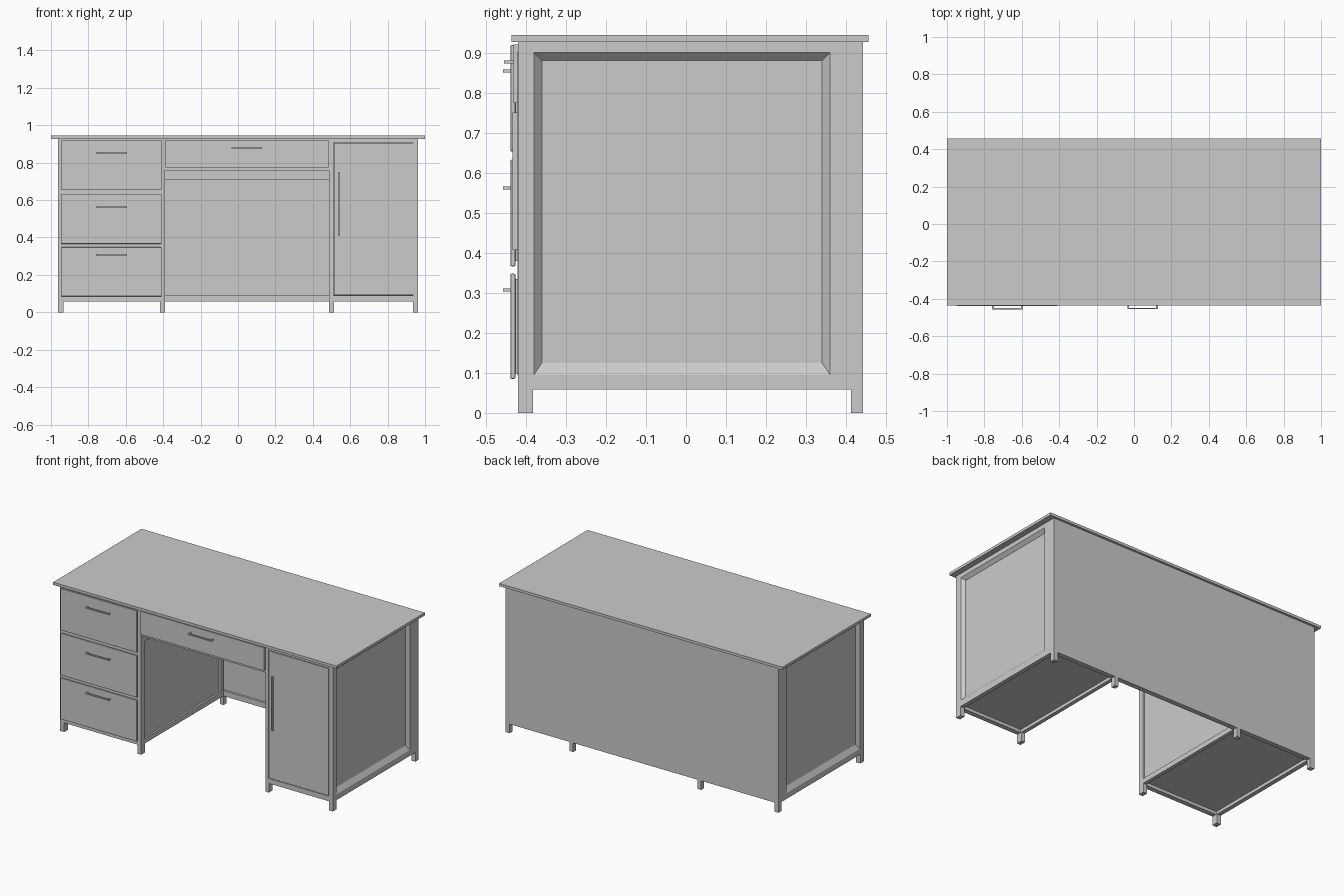
import bpy, bmesh

if "Cube" in bpy.data.objects:
    bpy.data.objects.remove(bpy.data.objects["Cube"])


def finish(name, bm):
    bmesh.ops.remove_doubles(bm, verts=bm.verts, dist=1e-5)
    bmesh.ops.recalc_face_normals(bm, faces=bm.faces)
    mesh = bpy.data.meshes.new(name)
    bm.to_mesh(mesh)
    bm.free()
    ob = bpy.data.objects.new(name, mesh)
    bpy.context.collection.objects.link(ob)
    return ob


def add_box(bm, x0, x1, y0, y1, z0, z1):
    vs = bmesh.ops.create_cube(bm, size=1)['verts']
    for v in vs:
        v.co = ((x0, x1)[v.co.x > 0], (y0, y1)[v.co.y > 0], (z0, z1)[v.co.z > 0])


def box(name, *b, bevel=0):
    bm = bmesh.new()
    add_box(bm, *b)
    ob = finish(name, bm)
    if bevel:
        m = ob.modifiers.new("bevel", 'BEVEL')
        m.width, m.segments = bevel, 2
    return ob


def framed_panel(name, face_x, back_x, outer, opening, floor, depth):
    """Slab with a recessed field on face_x; rectangles are (y0, y1, z0, z1)."""
    bm = bmesh.new()
    s = 1 if back_x > face_x else -1

    def ring(x, r):
        y0, y1, z0, z1 = r
        return [bm.verts.new((x, y, z)) for y, z in ((y0, z0), (y1, z0), (y1, z1), (y0, z1))]

    rings = [ring(back_x, outer), ring(face_x, outer), ring(face_x, opening),
             ring(face_x + s * depth, floor)]
    for a, b in zip(rings, rings[1:]):
        for i in range(4):
            j = (i + 1) % 4
            bm.faces.new((a[i], a[j], b[j], b[i]))
    bm.faces.new(rings[0])
    bm.faces.new(rings[-1])
    return finish(name, bm)


def pull(name, cx, z, front, base):
    """Bar handle on two posts."""
    bm = bmesh.new()
    w, t = 0.082, 0.004
    add_box(bm, cx - w, cx + w, front, front + 0.007, z - t, z + t)
    for s in (-1, 1):
        px = cx + s * (w - 0.005)
        add_box(bm, px - 0.005, px + 0.005, front + 0.007, base, z - t, z + t)
    return finish(name, bm)


F, B = -0.42, 0.442          # body front and back
Z0, Z1 = 0.058, 0.927        # body bottom and top
X = 0.963                    # half width of body
LI, RI = -0.39, 0.487        # kneehole sides

# Desktop
box("desktop", -1, 1, -0.436, 0.456, Z1, 0.944)

# Outer side panels with bevelled recess, kneehole panels with plain recess
for side, s in (("left", -1), ("right", 1)):
    framed_panel(side + "_outer_panel", s * X, s * (X - 0.027), (F, B, Z0, Z1),
                 (-0.38, 0.36, 0.095, 0.90), (-0.36, 0.34, 0.125, 0.88), 0.02)
for side, fx, s in (("left", LI, -1), ("right", RI, 1)):
    o = (-0.385, 0.385, 0.09, 0.71)
    framed_panel(side + "_kneehole_panel", fx, fx + s * 0.024, (F, 0.412, Z0, Z1), o, o, 0.012)

# Back panel with kneehole rails
box("back_panel", -X + 0.027, X - 0.027, 0.424, B, Z0, Z1)
for n, z0, z1 in (("lower", Z0, 0.092), ("upper", 0.71, Z1)):
    box(n + "_back_rail", LI, RI, 0.41, 0.424, z0, z1)

# Pedestals: floors, bottom rails and legs
peds = {"left": (-X, LI, 0.027, 0.024), "right": (RI, X, 0.022, 0.025)}
for n, (x0, x1, wl, wr) in peds.items():
    box(n + "_pedestal_floor", x0 + 0.02, x1 - 0.02, F + 0.02, B - 0.015, 0.078, 0.092)
    box(n + "_back_bottom_rail", x0 + wl, x1 - wr, 0.412, 0.424, Z0, 0.092)
    for y0, y1, d in ((F, -0.382, "front"), (0.412, B, "back")):
        box(f"{n}_{d}_leg_outer", x0, x0 + wl + 0.003, y0, y1, 0, Z0)
        box(f"{n}_{d}_leg_inner", x1 - wr - 0.003, x1, y0, y1, 0, Z0)

# Left pedestal front rails
for i, (z0, z1) in enumerate(((Z0, 0.1), (0.335, 0.378), (0.62, 0.665), (0.905, Z1))):
    box(f"drawer_rail_{i}", -X + 0.027, LI - 0.024, F, F + 0.03, z0, z1)

# Three drawers with bevelled fronts and bar pulls
for i, (z0, z1, hz) in enumerate(((0.085, 0.348, 0.307), (0.366, 0.633, 0.562), (0.653, 0.919, 0.854))):
    box(f"drawer_front_{i}", -0.947, -0.408, -0.439, -0.426, z0, z1, bevel=0.004)
    box(f"drawer_backing_{i}", -0.935, -0.42, -0.426, -0.40, z0 + 0.013, z1 - 0.013)
    pull(f"drawer_pull_{i}", -0.676, hz, -0.457, -0.437)

# Right pedestal front rails, inset door and its long handle
box("door_bottom_rail", RI + 0.022, X - 0.025, F, F + 0.03, Z0, 0.09)
box("door_top_rail", RI + 0.022, X - 0.025, F, F + 0.03, 0.908, Z1)
box("door", RI + 0.026, X - 0.028, F - 0.001, F + 0.02, 0.094, 0.904)
box("door_handle", 0.538, 0.545, -0.434, F, 0.407, 0.75)

# Centre drawer housing, front and pull
box("centre_drawer_housing", LI, RI, F + 0.004, 0.41, 0.757, Z1)
box("centre_drawer_front", LI + 0.002, RI - 0.002, -0.431, F + 0.004, 0.774, 0.921)
pull("centre_drawer_pull", 0.046, 0.877, -0.455, -0.43)
